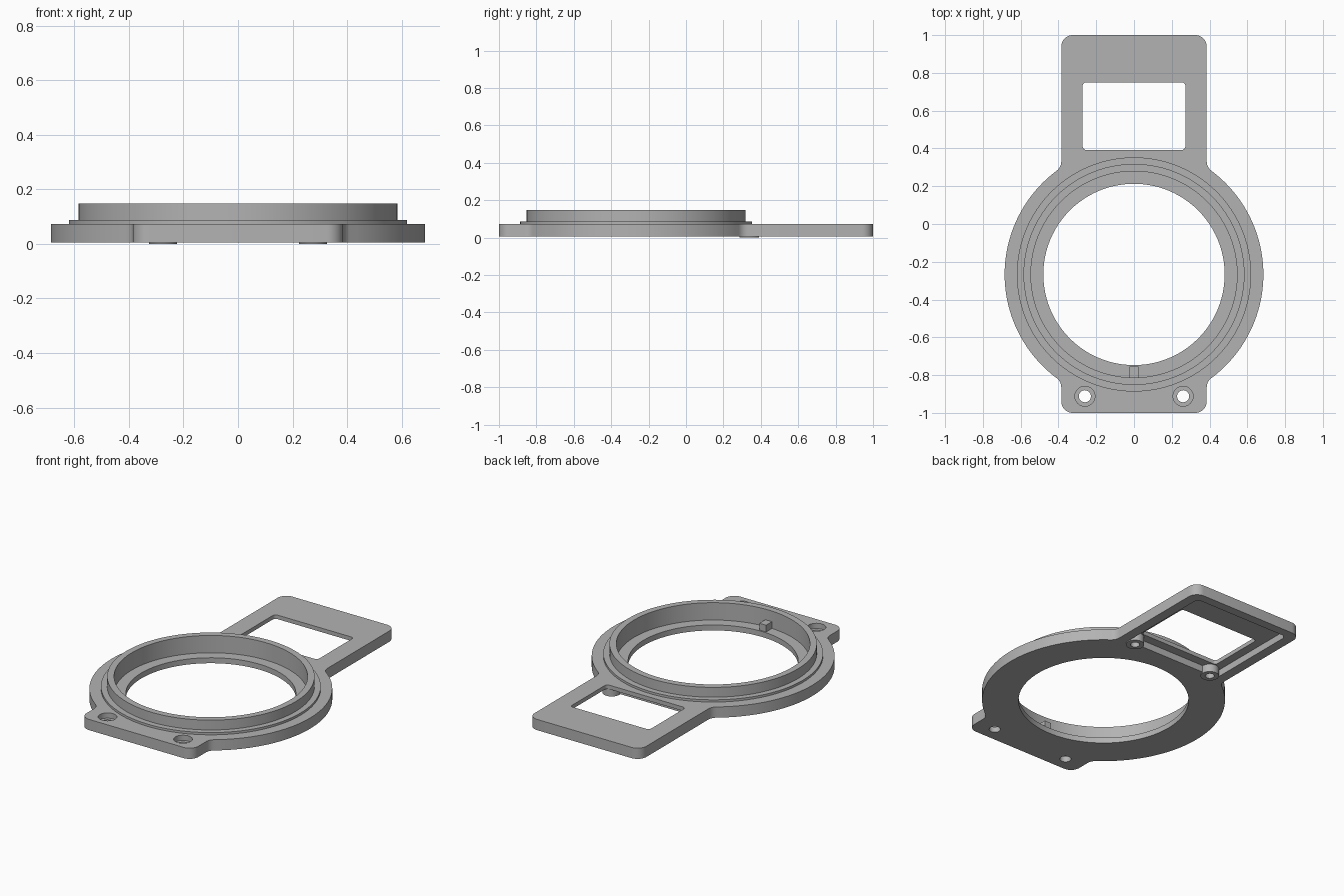
import bpy, bmesh
from math import sin, cos, pi, sqrt, atan2

old = bpy.data.objects.get("Cube")
if old:
    bpy.data.objects.remove(old, do_unlink=True)

grey = bpy.data.materials.new("mid_grey")
grey.use_nodes = True
COL = (0.45, 0.45, 0.45, 1)
grey.diffuse_color = COL
grey.node_tree.nodes["Principled BSDF"].inputs["Base Color"].default_value = COL

CY, R = -0.267, 0.685          # ring centre and outer radius
W, FILLET, CORNER = 0.385, 0.06, 0.06
BOTTOM, TOP = 0.006, 0.073     # plate heights


def arc(cx, cy, r, a0, a1, n):
    return [(cx + r * cos(a0 + (a1 - a0) * i / n),
             cy + r * sin(a0 + (a1 - a0) * i / n)) for i in range(n + 1)]


def prism(name, pts, z0, z1):
    """Extrude a counter-clockwise outline from z0 to z1."""
    bm = bmesh.new()
    face = bm.faces.new([bm.verts.new((x, y, z0)) for x, y in pts])
    up = bmesh.ops.extrude_face_region(bm, geom=[face])["geom"]
    for v in up:
        if isinstance(v, bmesh.types.BMVert):
            v.co.z = z1
    bmesh.ops.recalc_face_normals(bm, faces=bm.faces)
    mesh = bpy.data.meshes.new(name)
    bm.to_mesh(mesh)
    bm.free()
    mesh.materials.append(grey)
    ob = bpy.data.objects.new(name, mesh)
    bpy.context.collection.objects.link(ob)
    return ob


def disc(name, x, y, r, z0, z1, n=96):
    return prism(name, arc(x, y, r, 0, 2 * pi, n)[:-1], z0, z1)


def rounded_box(name, w, y0, y1, r, z0, z1):
    corners = [(w - r, y0 + r, -pi / 2), (w - r, y1 - r, 0),
               (r - w, y1 - r, pi / 2), (r - w, y0 + r, pi)]
    pts = [p for x, y, a in corners for p in arc(x, y, r, a, a + pi / 2, 6)]
    return prism(name, pts, z0, z1)


def combine(target, tool, operation):
    """Apply a boolean and discard the tool."""
    mod = target.modifiers.new("shape", 'BOOLEAN')
    mod.object, mod.operation, mod.solver = tool, operation, 'EXACT'
    dg = bpy.context.evaluated_depsgraph_get()
    mesh = bpy.data.meshes.new_from_object(target.evaluated_get(dg))
    target.modifiers.clear()
    target.data = mesh
    bpy.data.objects.remove(tool, do_unlink=True)


# Plate outline: ring with two tabs and filleted necks, right half then mirrored
rise = sqrt((R + FILLET) ** 2 - (W + FILLET) ** 2)
a = atan2(rise, W + FILLET)
half = arc(W - CORNER, -1 + CORNER, CORNER, -pi / 2, 0, 8)
half += arc(W + FILLET, CY - rise, FILLET, pi, pi - a, 6)
half += arc(0, CY, R, -a, a, 40)[1:-1]
half += arc(W + FILLET, CY + rise, FILLET, pi + a, pi, 6)
half += arc(W - CORNER, 1 - CORNER, CORNER, 0, pi / 2, 8)
body = prism("mounting_plate", half + [(-x, y) for x, y in reversed(half)], BOTTOM, TOP)

# Underside pocket around the window, then the bosses standing in it
combine(body, rounded_box("pocket", 0.325, 0.337, 0.945, 0.03, -0.1, 0.048), 'DIFFERENCE')
for s in (-1, 1):
    combine(body, disc("boss", s * 0.275, 0.337, 0.052, 0, 0.06, 32), 'UNION')

# Raised step and collar
combine(body, disc("step", 0, CY, 0.62, 0.05, 0.087), 'UNION')
combine(body, disc("collar", 0, CY, 0.585, 0.04, 0.148), 'UNION')

# Openings
combine(body, disc("seat", 0, CY, 0.546, 0.04, 0.3), 'DIFFERENCE')
combine(body, disc("opening", 0, CY, 0.48, -0.1, 0.3), 'DIFFERENCE')
combine(body, rounded_box("window", 0.272, 0.392, 0.75, 0.02, -0.1, 0.3), 'DIFFERENCE')
for s in (-1, 1):
    combine(body, disc("boss_hole", s * 0.275, 0.337, 0.026, -0.1, 0.045, 24), 'DIFFERENCE')
    combine(body, disc("screw_hole", s * 0.26, -0.912, 0.032, -0.1, 0.3, 24), 'DIFFERENCE')
    combine(body, disc("screw_recess", s * 0.26, -0.912, 0.053, 0.04, 0.3, 32), 'DIFFERENCE')

# Small locating key on the seat
key = prism("locating_key", [(-0.023, -0.82), (0.023, -0.82), (0.023, -0.755), (-0.023, -0.755)],
            0.038, 0.082)

bpy.ops.object.select_all(action='DESELECT')
body.select_set(True)
bpy.context.view_layer.objects.active = body
bpy.ops.object.shade_smooth_by_angle(angle=pi / 6)
